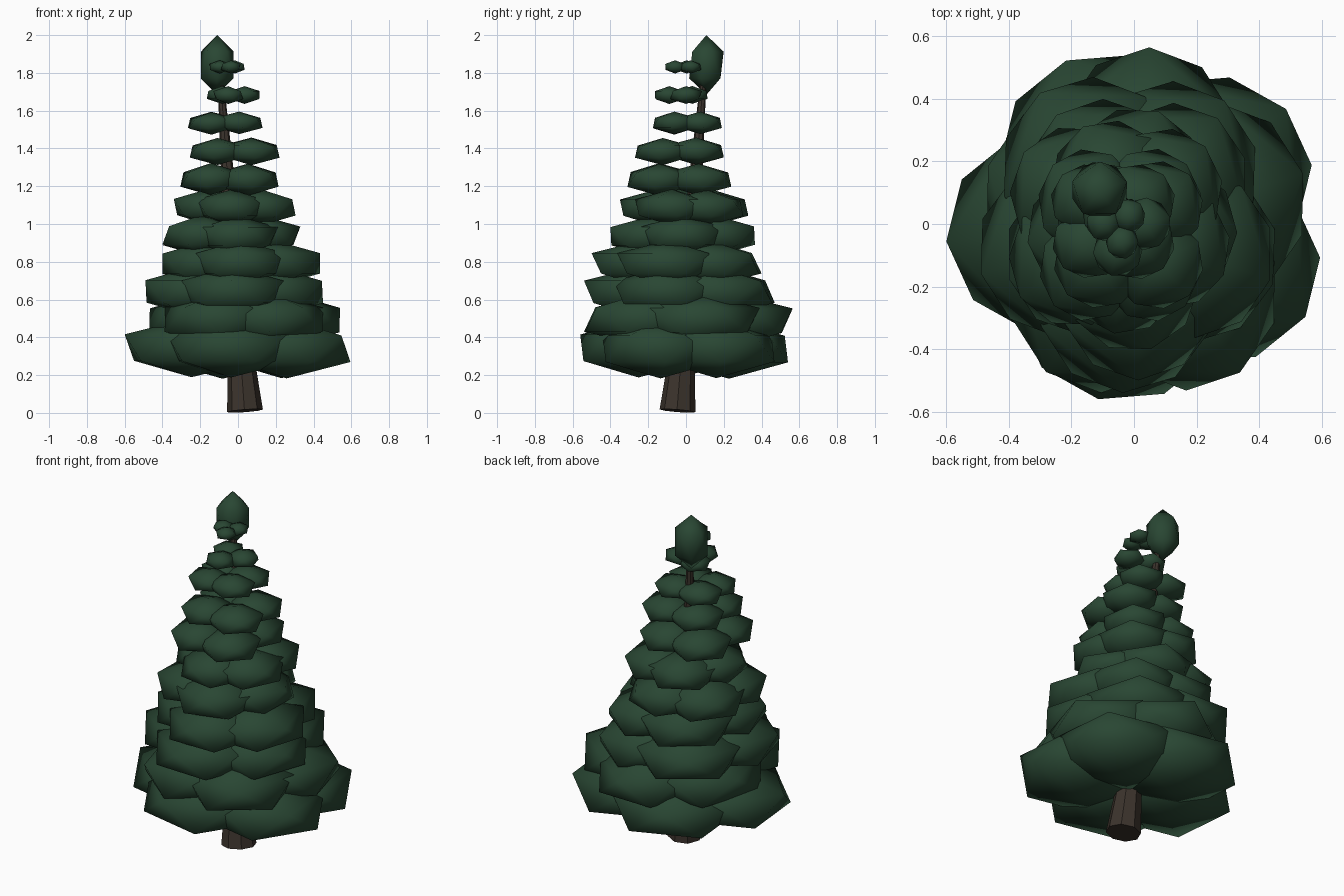
import bpy, bmesh, math, random
from mathutils import Matrix, Vector

random.seed(4)
cube = bpy.data.objects.get("Cube")
if cube:
    bpy.data.objects.remove(cube, do_unlink=True)


def make_material(name, color):
    mat = bpy.data.materials.new(name)
    mat.use_nodes = True
    mat.diffuse_color = color
    mat.node_tree.nodes["Principled BSDF"].inputs["Base Color"].default_value = color
    return mat


def make_object(name, bm, mat, smooth):
    mesh = bpy.data.meshes.new(name)
    for face in bm.faces:
        face.smooth = smooth
    bm.to_mesh(mesh)
    bm.free()
    mesh.materials.append(mat)
    obj = bpy.data.objects.new(name, mesh)
    bpy.context.collection.objects.link(obj)
    return obj


def add_clump(bm, center, width, height, spin):
    """Flattened icosahedron standing on its point."""
    matrix = (Matrix.Translation(center) @ Matrix.Rotation(spin, 4, "Z")
              @ Matrix.Diagonal((width, width, height, 1)))
    bmesh.ops.create_icosphere(bm, subdivisions=1, radius=1, matrix=matrix)


def fit(bm, axis, low, high):
    """Bring one tier to its span along one axis."""
    values = [v.co[axis] for v in bm.verts]
    start, span = min(values), max(values) - min(values)
    for v in bm.verts:
        v.co[axis] = low + (v.co[axis] - start) / span * (high - low)


needle_green = make_material("needle_green", (0.022, 0.062, 0.033, 1))
bark_brown = make_material("bark_brown", (0.044, 0.033, 0.025, 1))

# Leaning trunk: rings of (share of length, radius) bridged into a taper
base, tip = Vector((0.037, -0.045, 0.011)), Vector((-0.092, 0.092, 1.76))
axis = tip - base
turn = axis.to_track_quat("Z", "Y").to_matrix().to_4x4()
bm = bmesh.new()
for share, radius in ((0, 0.095), (0.16, 0.07), (1, 0.016)):
    bmesh.ops.create_circle(bm, segments=8, radius=radius, cap_ends=False,
                            matrix=Matrix.Translation(base + axis * share) @ turn)
bmesh.ops.bridge_loops(bm, edges=bm.edges[:])
bmesh.ops.holes_fill(bm, edges=[e for e in bm.edges if e.is_boundary], sides=8)
bmesh.ops.recalc_face_normals(bm, faces=bm.faces[:])
make_object("trunk", bm, bark_brown, False)

# Foliage tiers: clump count, first clump angle, x span, y span
TIERS = [
    (5, -31, -0.60, 0.595, -0.56, 0.54),
    (5, 17, -0.47, 0.54, -0.54, 0.565),
    (5, 52, -0.49, 0.45, -0.54, 0.47),
    (5, 54, -0.40, 0.435, -0.50, 0.40),
    (5, -2, -0.40, 0.33, -0.40, 0.365),
    (5, 45, -0.34, 0.305, -0.35, 0.33),
    (4, 45, -0.305, 0.215, -0.31, 0.24),
    (4, 45, -0.255, 0.22, -0.27, 0.20),
    (4, 45, -0.265, 0.13, -0.175, 0.19),
    (3, 15, -0.165, 0.115, -0.165, 0.115),
    (3, 45, -0.15, 0.035, -0.11, 0.08),
]
OFFSET = {5: 0.44, 4: 0.48, 3: 0.5}
for i, (count, phase, x0, x1, y0, y1) in enumerate(TIERS):
    bm = bmesh.new()
    for k in range(count):
        angle = math.radians(phase) + math.tau * k / count
        height = 0.157 - 0.0122 * i
        center = Vector((math.cos(angle), math.sin(angle), 0)) * OFFSET[count]
        center.z = 0.342 + 0.149 * i + random.uniform(-0.03, 0.03) * height
        # Each clump turns a corner of its upper ring outwards
        add_clump(bm, center, random.uniform(0.61, 0.65), height, angle)
    fit(bm, 0, x0, x1)
    fit(bm, 1, y0, y1)
    make_object(f"foliage_tier_{i + 1}", bm, needle_green, True)

# Pointed clump at the treetop
bm = bmesh.new()
add_clump(bm, Vector((-0.11, 0.108, 1.842)), 0.102, 0.158, 0.3)
make_object("treetop", bm, needle_green, True)
